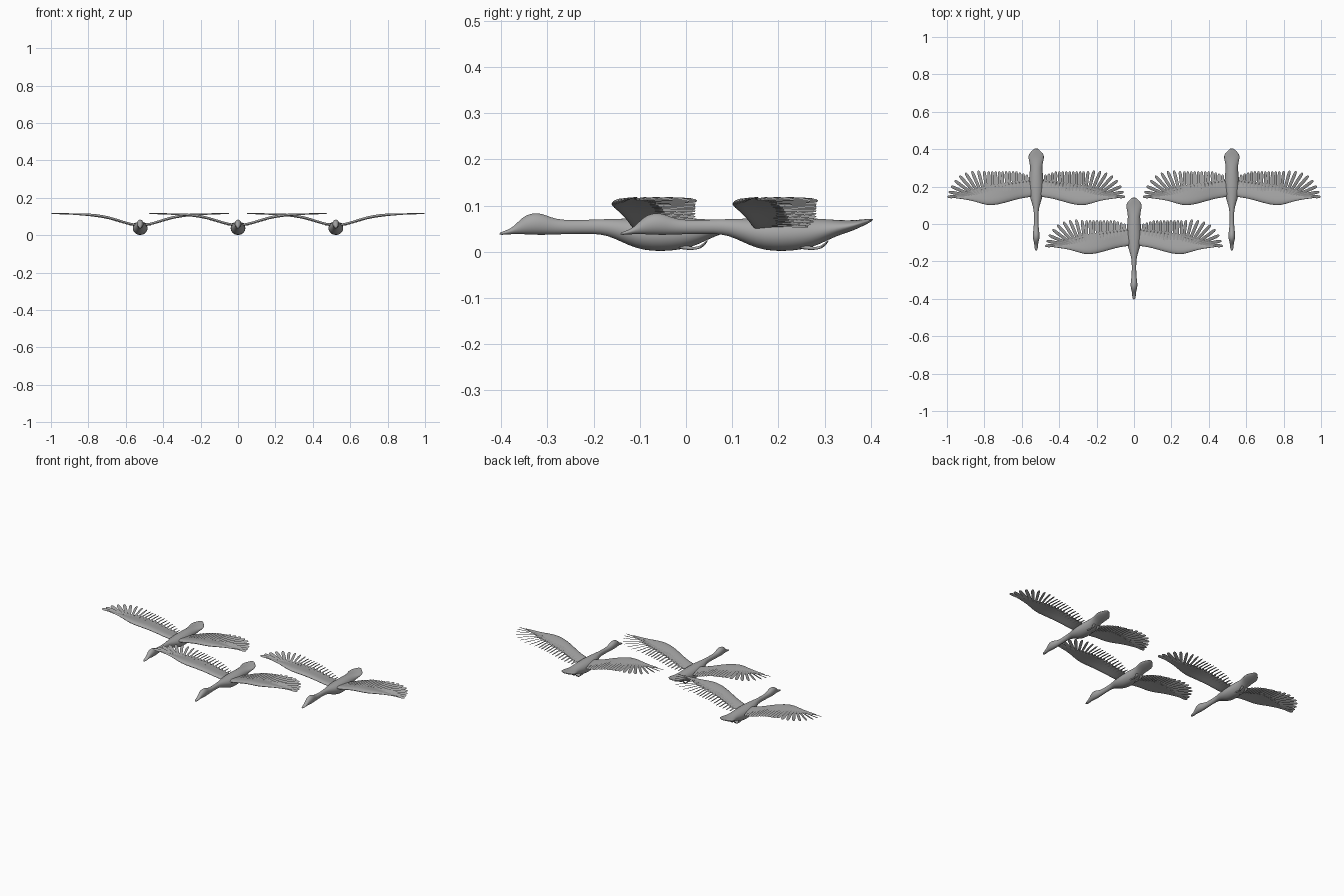
import bpy, bmesh
from math import cos, sin, pi, radians
from mathutils import Vector

if "Cube" in bpy.data.objects:
    bpy.data.objects.remove(bpy.data.objects["Cube"])

grey = bpy.data.materials.new("plumage_grey")
grey.diffuse_color = (.38, .38, .38, 1)
grey.use_nodes = True
grey.node_tree.nodes["Principled BSDF"].inputs["Base Color"].default_value = grey.diffuse_color


def loft(bm, rings):
    """Skin a list of closed rings and cap both ends."""
    rows = [[bm.verts.new(p) for p in r] for r in rings]
    n = len(rows[0])
    for a, b in zip(rows, rows[1:]):
        for i in range(n):
            bm.faces.new((a[i], a[(i + 1) % n], b[(i + 1) % n], b[i]))
    bm.faces.new(rows[0][::-1])
    bm.faces.new(rows[-1])


def finish(name, bm, mirror=False, subsurf=0, angle=50):
    bmesh.ops.recalc_face_normals(bm, faces=bm.faces)
    me = bpy.data.meshes.new(name)
    bm.to_mesh(me)
    bm.free()
    me.materials.append(grey)
    ob = bpy.data.objects.new(name, me)
    bpy.context.collection.objects.link(ob)
    if mirror:
        ob.modifiers.new("Mirror", 'MIRROR')
    if subsurf:
        m = ob.modifiers.new("Smooth", 'SUBSURF')
        m.levels = m.render_levels = subsurf
    bpy.ops.object.select_all(action='DESELECT')
    bpy.context.view_layer.objects.active = ob
    ob.select_set(True)
    bpy.ops.object.shade_smooth_by_angle(angle=radians(angle))
    return ob


def oval(x, y, zb, zt, hw, n=16):
    zc, hh = (zb + zt) / 2, (zt - zb) / 2
    return [(x + hw * cos(2 * pi * i / n), y, zc + hh * sin(2 * pi * i / n)) for i in range(n)]


# Body with beak, head, neck and tail: y, bottom z, top z, half width
BODY = [(-.405, .036, .041, .004), (-.39, .037, .046, .010), (-.375, .038, .053, .010),
        (-.36, .038, .069, .012), (-.345, .037, .081, .017), (-.325, .036, .085, .019),
        (-.305, .036, .081, .017), (-.285, .037, .071, .014), (-.25, .038, .068, .012),
        (-.20, .039, .070, .012), (-.17, .035, .071, .017), (-.14, .021, .072, .027),
        (-.11, .007, .073, .036), (-.075, .000, .074, .041), (-.03, .001, .074, .040),
        (.01, .008, .073, .036), (.04, .022, .071, .033), (.065, .034, .069, .036),
        (.09, .042, .068, .043), (.11, .050, .069, .042), (.13, .060, .071, .022),
        (.143, .067, .072, .008)]
bm = bmesh.new()
loft(bm, [oval(0, *r) for r in BODY])
body = finish("body", bm, subsurf=1, angle=80)

# Wing arm: x, leading y, trailing y, z
WING = [(.01, -.118, -.025, .052), (.05, -.121, -.032, .056), (.10, -.130, -.038, .071),
        (.17, -.152, -.048, .093), (.24, -.168, -.060, .104), (.29, -.156, -.075, .108),
        (.34, -.138, -.090, .111), (.40, -.128, -.105, .114), (.44, -.124, -.114, .115)]


def wing_at(x):
    x = min(max(x, WING[0][0]), WING[-1][0])
    for a, b in zip(WING, WING[1:]):
        if x <= b[0]:
            t = (x - a[0]) / (b[0] - a[0])
            return [p + (q - p) * t for p, q in zip(a, b)]


# Wing section: chord position, height (fraction of thickness)
FOIL = [(0, 0), (.06, .6), (.22, 1), (.55, .6), (1, .1), (1, -.1), (.55, -.1), (.22, -.4), (.06, -.5)]
bm = bmesh.new()
rings = []
for x, y0, y1, z in WING:
    th = .002 + .09 * (y1 - y0)
    rings.append([(x, y0 + (y1 - y0) * c, z + th * h) for c, h in FOIL])
loft(bm, rings)
wing = finish("wings", bm, mirror=True, subsurf=1, angle=60)


# Feathers: slim blades with a raised quill line and rounded ends
def feather(bm, base, tip, w, roll):
    base, tip = Vector(base), Vector(tip)
    d = (tip - base).normalized()
    side = d.cross(Vector((0, 0, 1))).normalized()
    up = side.cross(d)
    s = side * cos(roll) + up * sin(roll)
    u = up * cos(roll) - side * sin(roll)
    rings = []
    for t, k in ((0, .6), (.35, .95), (.8, 1), (.93, .85), (.98, .55), (1, .2)):
        c = base.lerp(tip, t)
        rings.append([c - s * w * k, c + u * .0016, c + s * w * k, c - u * .0010])
    loft(bm, rings)


bm = bmesh.new()
# Secondaries in a straight comb
for i in range(12):
    x = .048 + i * .0185
    z = wing_at(x)[3]
    tip_y = .002 + .018 * min(1, i / 3)
    feather(bm, (x, -.085, z + .003), (x + .002, tip_y, z - .002), .0084, -.35)
# Primaries fanning out to the wing tip
TIPS = [(.278, .021), (.310, .024), (.344, .021), (.378, .012), (.410, -.004),
        (.436, -.029), (.456, -.060), (.468, -.090), (.475, -.117)]
for i, (tx, ty) in enumerate(TIPS):
    bx = .262 + i * .0135
    _, y0, y1, z = wing_at(bx)
    feather(bm, (bx, y0 + (y1 - y0) * .6, z + .002), (tx, ty, wing_at(tx)[3] + .001), .0092, -.35)
feathers = finish("wing_feathers", bm, mirror=True, angle=40)

# Short covert feathers overlapping the comb
bm = bmesh.new()
for i in range(17):
    x = .045 + i * .0175
    _, y0, y1, z = wing_at(x)
    feather(bm, (x, y0 + (y1 - y0) * .5, z + .003), (x + .004 + i * .001, y1 + .008, z + .001), .011, -.1)
coverts = finish("covert_feathers", bm, mirror=True, angle=40)

# Tucked legs with webbed feet: y, bottom z, top z, half width
LEG = [(-.02, .006, .020, .007), (.005, .003, .012, .004), (.020, .004, .010, .003),
       (.030, .006, .013, .006), (.038, .011, .019, .009), (.043, .017, .023, .010),
       (.047, .023, .026, .006)]
bm = bmesh.new()
loft(bm, [oval(.015, *r, n=8) for r in LEG])
legs = finish("legs", bm, mirror=True, subsurf=1, angle=80)

# Two more birds behind the leader
parts = (body, wing, feathers, coverts, legs)
for sx, label in ((-1, "left"), (1, "right")):
    for part in parts:
        ob = part.copy()
        ob.name = f"{label}_bird_{part.name}"
        ob.location = (sx * .523, .262, 0)
        bpy.context.collection.objects.link(ob)
for part in parts:
    part.name = "lead_bird_" + part.name
